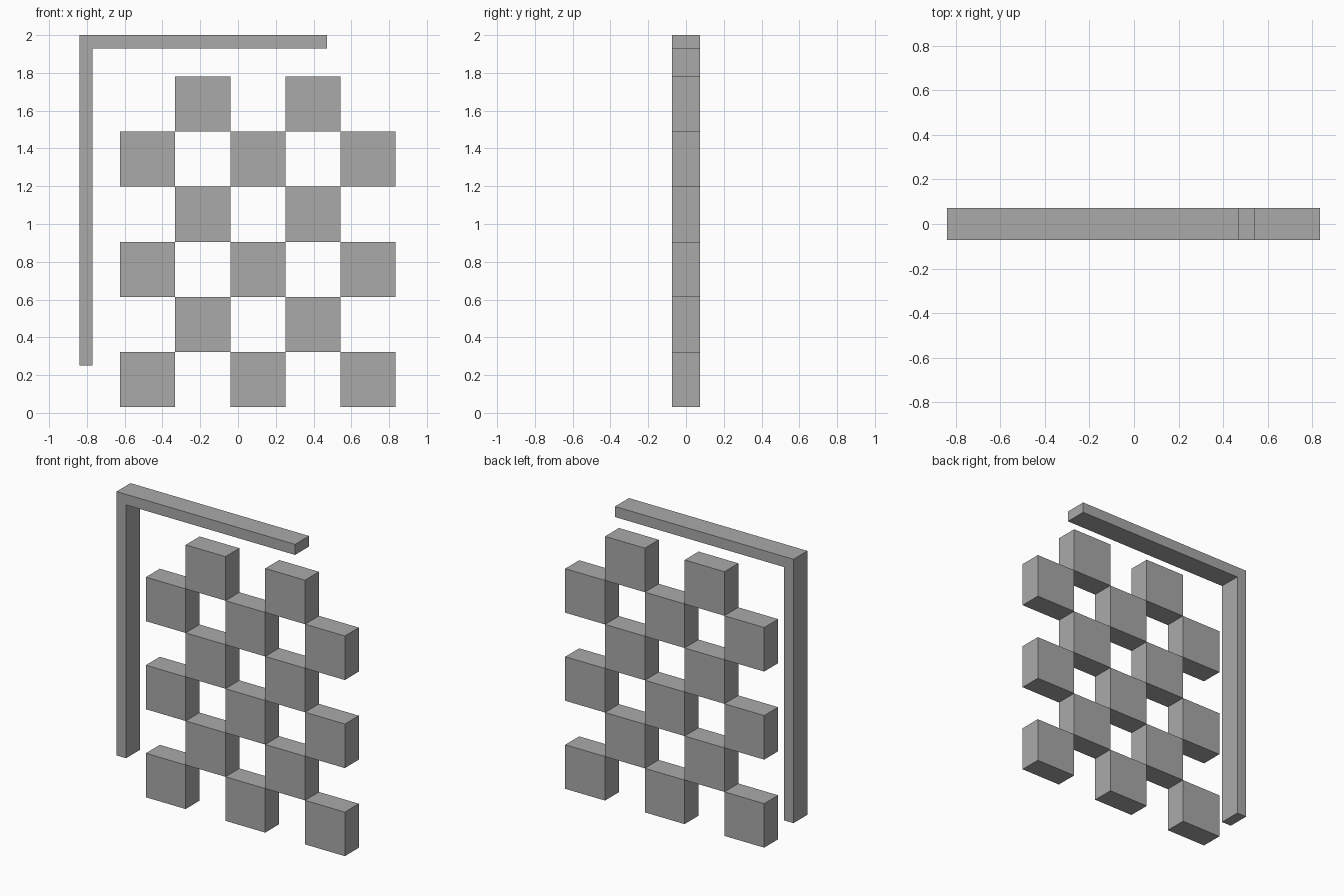
import bpy
import bmesh

if "Cube" in bpy.data.objects:
    bpy.data.objects.remove(bpy.data.objects["Cube"], do_unlink=True)

DEPTH = 0.146
PITCH = 0.292
COLUMNS, ROWS = 5, 6
LEFT, BOTTOM = -0.625, 0.03

# One plain grey for every part
GREY = (0.4, 0.4, 0.4, 1)
grey = bpy.data.materials.new("plain grey")
grey.use_nodes = True
grey.diffuse_color = GREY
grey.node_tree.nodes["Principled BSDF"].inputs["Base Color"].default_value = GREY


def slab(name, outline):
    """Extrude an x-z outline through the depth of the panel."""
    bm = bmesh.new()
    face = bm.faces.new([bm.verts.new((x, -DEPTH / 2, z)) for x, z in outline])
    moved = bmesh.ops.extrude_face_region(bm, geom=[face])["geom"]
    verts = [v for v in moved if isinstance(v, bmesh.types.BMVert)]
    bmesh.ops.translate(bm, verts=verts, vec=(0, DEPTH, 0))
    bmesh.ops.recalc_face_normals(bm, faces=bm.faces)
    mesh = bpy.data.meshes.new(name)
    bm.to_mesh(mesh)
    bm.free()
    mesh.materials.append(grey)
    obj = bpy.data.objects.new(name, mesh)
    bpy.context.collection.objects.link(obj)
    return obj


# Checkerboard of solid blocks, alternating with open gaps
for row in range(ROWS):
    for column in range(row % 2, COLUMNS, 2):
        x = LEFT + column * PITCH
        z = BOTTOM + row * PITCH
        slab(f"checker_block_{row + 1}_{column + 1}",
             [(x, z), (x + PITCH, z), (x + PITCH, z + PITCH), (x, z + PITCH)])

# L-shaped bracket along the right side and the top
slab("corner_bracket", [(-0.84, 0.25), (-0.77, 0.25), (-0.77, 1.93),
                        (0.47, 1.93), (0.47, 2), (-0.84, 2)])
